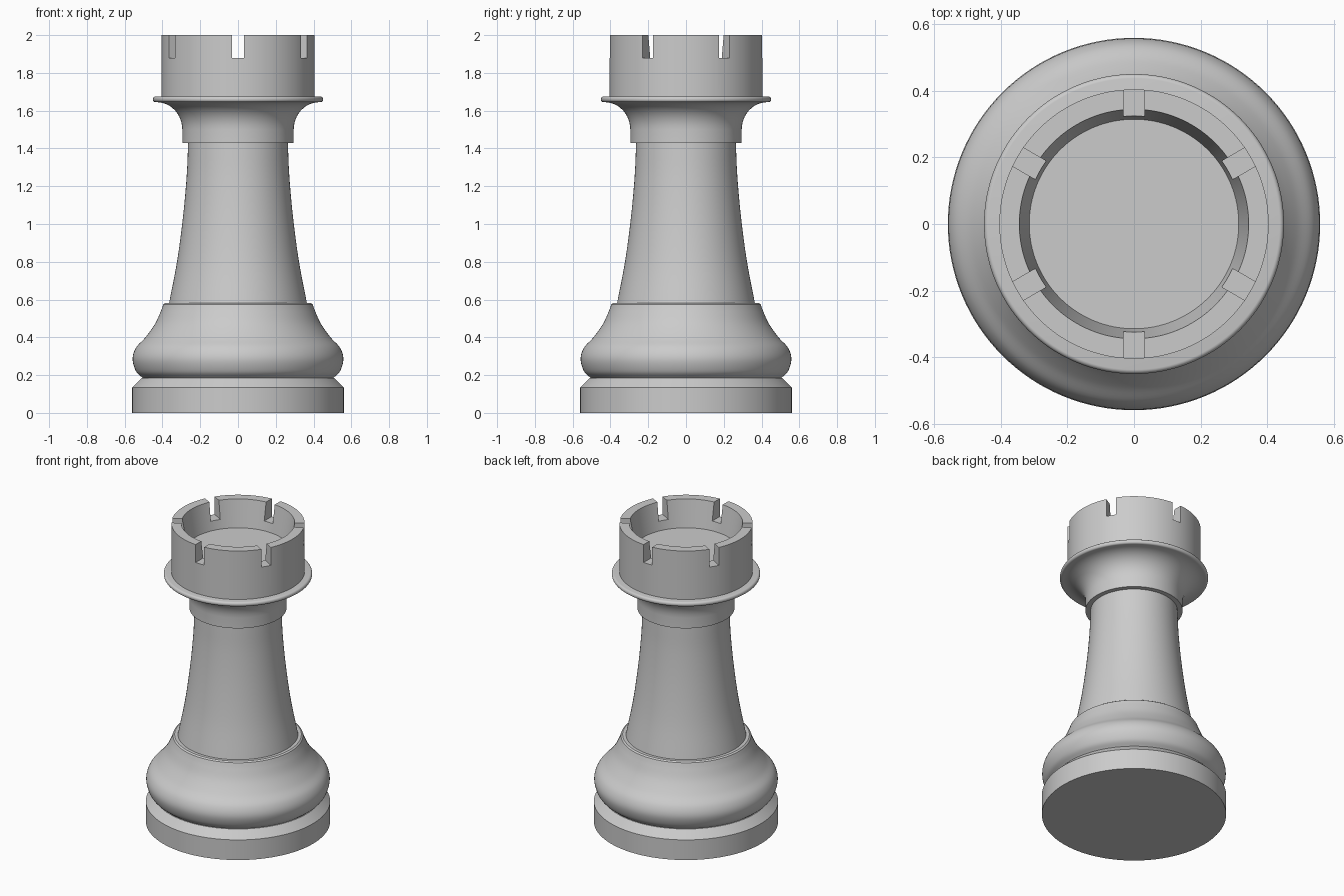
import bpy, bmesh, math
from mathutils import Matrix, Vector

SEGMENTS = 128

cube = bpy.data.objects.get("Cube")
if cube:
    bpy.data.objects.remove(cube, do_unlink=True)

grey = bpy.data.materials.new("stone_grey")
grey.use_nodes = True
grey.diffuse_color = (0.6, 0.6, 0.6, 1)
grey.node_tree.nodes["Principled BSDF"].inputs["Base Color"].default_value = (0.6, 0.6, 0.6, 1)


def smooth_curve(points, steps=6):
    """Catmull-Rom curve through (radius, height) points."""
    p = [Vector(q) for q in points]
    p = [2 * p[0] - p[1]] + p + [2 * p[-1] - p[-2]]
    out = []
    for a, b, c, d in zip(p, p[1:], p[2:], p[3:]):
        for i in range(steps):
            t = i / steps
            out.append(0.5 * (2 * b + (c - a) * t + (2 * a - 5 * b + 4 * c - d) * t**2
                              + (3 * b - a - 3 * c + d) * t**3))
    return [tuple(q) for q in out] + [tuple(points[-1])]


def arc(cx, cz, rx, rz, start, end, steps=10):
    """Elliptical arc in the profile plane, angles in degrees."""
    angles = [math.radians(start + (end - start) * i / steps) for i in range(steps + 1)]
    return [(cx + rx * math.cos(a), cz + rz * math.sin(a)) for a in angles]


def finish(name, bm):
    bmesh.ops.recalc_face_normals(bm, faces=bm.faces)
    mesh = bpy.data.meshes.new(name)
    bm.to_mesh(mesh)
    bm.free()
    mesh.materials.append(grey)
    obj = bpy.data.objects.new(name, mesh)
    bpy.context.collection.objects.link(obj)
    return obj


def lathe(name, profile):
    """Turn a bottom-to-top profile around z and cap both ends."""
    bm = bmesh.new()
    rings = []
    for r, z in profile:
        rings.append([bm.verts.new((r * math.cos(a), r * math.sin(a), z))
                      for a in (math.tau * i / SEGMENTS for i in range(SEGMENTS))])
    for low, high in zip(rings, rings[1:]):
        for i in range(SEGMENTS):
            j = (i + 1) % SEGMENTS
            bm.faces.new((low[i], low[j], high[j], high[i]))
    bm.faces.new(rings[0][::-1])
    bm.faces.new(rings[-1])
    return finish(name, bm)


# Foot disc with a chamfered top
base = lathe("base", [(0.56, 0), (0.56, 0.135), (0.51, 0.185)])

# Rounded bell above the foot
bell = lathe("bell", smooth_curve([
    (0.505, 0.185), (0.54, 0.22), (0.558, 0.285), (0.54, 0.345),
    (0.49, 0.4), (0.44, 0.47), (0.41, 0.535), (0.395, 0.575)]) + [(0.385, 0.582)])

# Tapering column
column = lathe("column", smooth_curve([
    (0.366, 0.575), (0.323, 0.8), (0.292, 1.03), (0.272, 1.25), (0.264, 1.43)]))

# Flared collar with a thin rounded lip
collar = lathe("collar", [(0.295, 1.43)] + arc(0.43, 1.5, 0.135, 0.145, 180, 90)
               + arc(0.438, 1.66, 0.013, 0.015, -90, 90, 8))

# Hollow crown with a slightly tapered inner wall
crown = lathe("crown", [(0.405, 1.67), (0.405, 2), (0.345, 2), (0.315, 1.82)])

# Six radial notches cut through the crown wall
bm = bmesh.new()
for i in range(6):
    turn = Matrix.Rotation(math.radians(30 + 60 * i), 4, "Z")
    place = Matrix.Translation((0.37, 0, 1.98)) @ Matrix.Diagonal((0.2, 0.064, 0.2, 1))
    bmesh.ops.create_cube(bm, size=1, matrix=turn @ place)
cutter = finish("notch_cutter", bm)
cutter.hide_render = True

notches = crown.modifiers.new("notches", "BOOLEAN")
notches.operation = "DIFFERENCE"
notches.solver = "EXACT"
notches.object = cutter
bpy.ops.object.select_all(action="DESELECT")
bpy.context.view_layer.objects.active = crown
crown.select_set(True)
bpy.ops.object.modifier_apply(modifier=notches.name)
bpy.data.objects.remove(cutter, do_unlink=True)

# Smooth shading with crisp edges
for obj in (base, bell, column, collar, crown):
    obj.select_set(True)
bpy.ops.object.shade_smooth_by_angle(angle=math.radians(30))
